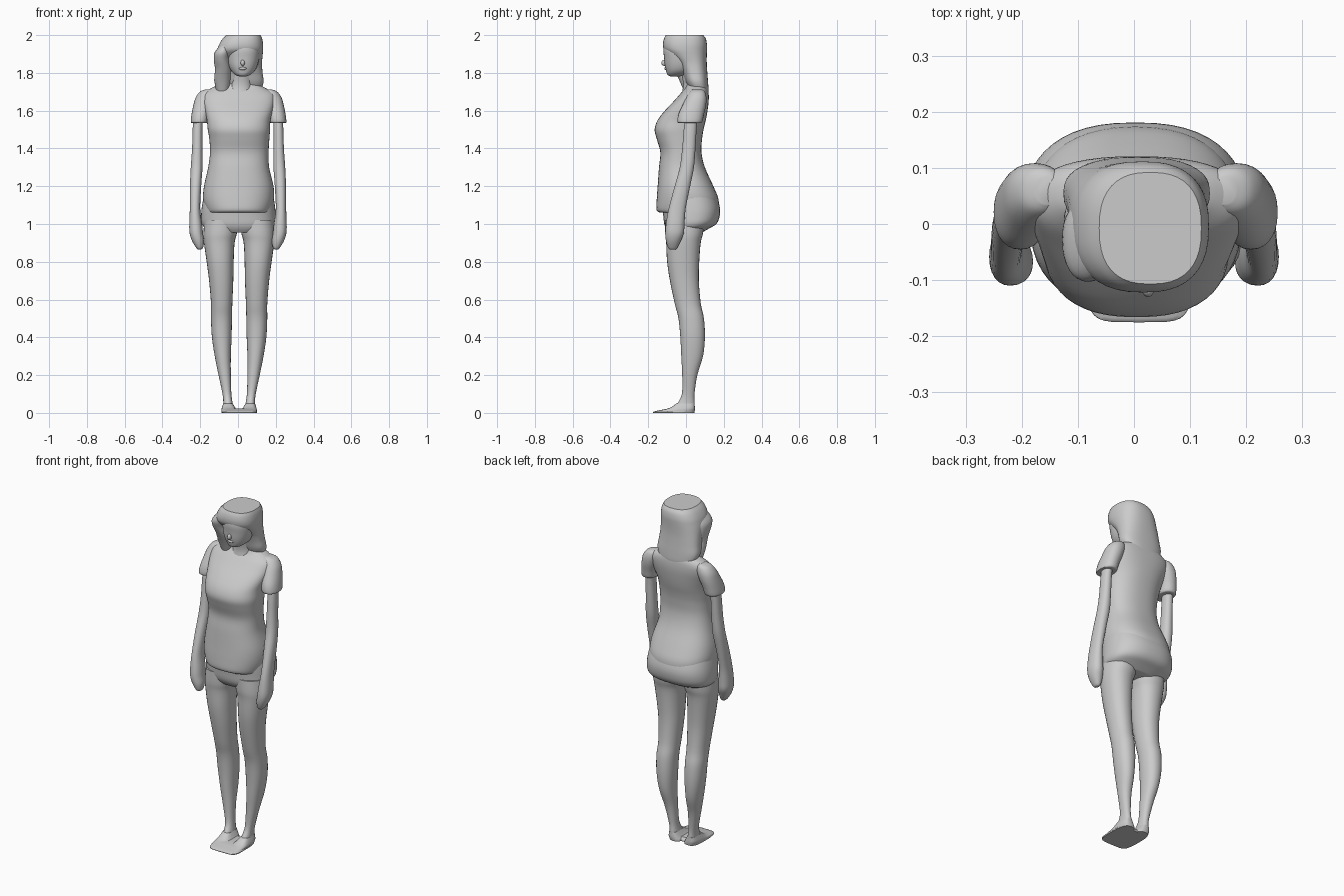
import bpy, bmesh, math
from mathutils import Vector


def finish(name, bm, angle=40):
    bmesh.ops.recalc_face_normals(bm, faces=bm.faces)
    me = bpy.data.meshes.new(name)
    bm.to_mesh(me)
    bm.free()
    ob = bpy.data.objects.new(name, me)
    bpy.context.collection.objects.link(ob)
    bpy.ops.object.select_all(action='DESELECT')
    ob.select_set(True)
    bpy.context.view_layer.objects.active = ob
    bpy.ops.object.shade_smooth_by_angle(angle=math.radians(angle))
    return ob


def resample(rows, steps):
    out = []
    for i in range(len(rows) - 1):
        a, b = rows[max(i - 1, 0)], rows[i]
        c, d = rows[i + 1], rows[min(i + 2, len(rows) - 1)]
        for s in range(steps):
            t = s / steps
            out.append([0.5 * (2 * q + (r - p) * t + (2 * p - 5 * q + 4 * r - u) * t * t
                               + (3 * q - p - 3 * r + u) * t ** 3)
                        for p, q, r, u in zip(a, b, c, d)])
    return out + [list(rows[-1])]


def loft(name, rows, power=2.2, n=32, steps=4, mirror=None):
    """Stack rounded sections; each row is z, x min, x max, y min, y max."""
    bm = bmesh.new()
    rings = []
    for z, x0, x1, y0, y1 in resample(rows, steps):
        if mirror is not None:
            x0, x1 = 2 * mirror - x1, 2 * mirror - x0
        ring = []
        for k in range(n):
            a = 2 * math.pi * k / n
            c, s = math.cos(a), math.sin(a)
            u = math.copysign(abs(c) ** (2 / power), c)
            v = math.copysign(abs(s) ** (2 / power), s)
            ring.append(bm.verts.new(((x0 + x1) / 2 + u * (x1 - x0) / 2,
                                      (y0 + y1) / 2 + v * (y1 - y0) / 2, max(z, 0))))
        rings.append(ring)
    for lo, hi in zip(rings, rings[1:]):
        for k in range(n):
            j = (k + 1) % n
            bm.faces.new((lo[k], lo[j], hi[j], hi[k]))
    bm.faces.new(rings[0])
    bm.faces.new(rings[-1])
    return finish(name, bm)


def pair(name, rows, axis, **kw):
    loft(name + "_left", rows, **kw)
    loft(name + "_right", rows, mirror=axis, **kw)


def blob(name, centre, size):
    bm = bmesh.new()
    bmesh.ops.create_uvsphere(bm, u_segments=20, v_segments=12, radius=1)
    bmesh.ops.scale(bm, vec=Vector(size), verts=bm.verts)
    bmesh.ops.translate(bm, vec=Vector(centre), verts=bm.verts)
    return finish(name, bm, 60)


# shirt body with bust, waist and hem
loft("shirt", [
    (1.06, -.155, .16, -.14, .10), (1.075, -.17, .175, -.156, .165),
    (1.13, -.185, .19, -.155, .172), (1.2, -.18, .188, -.15, .145),
    (1.3, -.158, .165, -.143, .10), (1.38, -.148, .162, -.136, .082),
    (1.45, -.152, .166, -.155, .085), (1.5, -.16, .17, -.166, .093),
    (1.55, -.165, .172, -.15, .105), (1.6, -.175, .185, -.112, .114),
    (1.65, -.185, .195, -.065, .12), (1.69, -.18, .19, -.03, .12),
    (1.72, -.14, .145, -.005, .115), (1.74, -.09, .10, 0, .10)], power=2.4, n=48)

# hips below the hem
loft("hips", [
    (.955, -.13, .14, -.09, .085), (.975, -.17, .18, -.105, .12),
    (1.0, -.19, .198, -.115, .16), (1.04, -.195, .20, -.12, .178),
    (1.1, -.19, .195, -.125, .177), (1.2, -.17, .18, -.12, .14)], power=2.4, n=48)

# legs, tapering to the ankles
pair("leg", [
    (.02, .035, .095, -.06, .044), (.05, .04, .09, -.045, .046),
    (.1, .047, .094, -.022, .045), (.2, .05, .115, -.02, .06),
    (.3, .05, .135, -.025, .09), (.4, .046, .15, -.03, .10),
    (.5, .044, .155, -.04, .095), (.58, .042, .155, -.06, .078),
    (.7, .037, .165, -.085, .068), (.8, .035, .178, -.10, .07),
    (.9, .03, .192, -.105, .078), (.95, .018, .195, -.11, .09),
    (1.02, .006, .19, -.11, .10)], axis=.006, n=28)

# feet and the thin web joining them
pair("foot", [
    (0, .01, .098, -.165, .044), (.01, .012, .10, -.155, .046),
    (.025, .025, .098, -.09, .047), (.05, .04, .09, -.05, .045)],
    axis=.006, power=3, n=28)
loft("foot_web", [(0, -.082, .10, -.174, .02), (.008, -.082, .10, -.168, .02),
                  (.022, -.06, .075, -.10, .01)], power=5)

# short sleeves with an open-looking cuff
pair("sleeve", [
    (1.535, .175, .247, -.03, .07), (1.54, .163, .256, -.045, .085),
    (1.58, .155, .252, -.04, .095), (1.63, .14, .242, -.018, .106),
    (1.67, .13, .23, .002, .108), (1.70, .13, .208, .02, .10),
    (1.712, .14, .18, .035, .085)], axis=.003, n=28)

# arms swinging forward down to flat hands
pair("arm", [
    (.865, .195, .212, -.085, -.055), (.875, .185, .222, -.095, -.045),
    (.91, .18, .243, -.106, -.028), (.95, .185, .256, -.11, -.012),
    (1.0, .19, .258, -.106, -.008), (1.08, .20, .255, -.092, -.002),
    (1.2, .195, .254, -.06, .022), (1.3, .188, .25, -.033, .042),
    (1.4, .188, .243, -.02, .05), (1.5, .188, .24, -.012, .056),
    (1.6, .185, .235, 0, .065)], axis=0, n=24)

# neck and face
loft("neck", [(1.68, -.06, .08, -.025, .09), (1.74, -.045, .075, -.015, .09),
              (1.82, -.04, .08, -.03, .09)])
loft("face", [
    (1.782, .005, .045, -.085, -.03), (1.79, -.015, .065, -.098, .0),
    (1.81, -.035, .088, -.105, .03), (1.84, -.05, .103, -.112, .05),
    (1.88, -.056, .112, -.116, .05), (1.92, -.056, .115, -.12, .05),
    (1.96, -.05, .11, -.115, .05)])
blob("nose", (.025, -.116, 1.853), (.011, .014, .016))
blob("lips", (.025, -.106, 1.823), (.02, .009, .008))

# long hair, cut flat at the crown, with a side lock over the temple
loft("hair", [
    (1.66, -.085, .10, .05, .11), (1.70, -.105, .118, .025, .119),
    (1.75, -.125, .135, -.002, .117), (1.8, -.122, .13, -.02, .113),
    (1.85, -.118, .127, -.045, .11), (1.89, -.115, .13, -.085, .11),
    (1.92, -.11, .133, -.115, .111), (1.95, -.10, .133, -.122, .111),
    (1.98, -.082, .128, -.117, .105), (2.0, -.062, .12, -.107, .092)], power=2.5, n=40)
loft("side_lock", [
    (1.70, -.115, -.05, -.01, .06), (1.76, -.125, -.04, -.035, .05),
    (1.82, -.122, -.038, -.065, .04), (1.87, -.128, -.045, -.09, .04),
    (1.91, -.123, -.04, -.103, .04), (1.95, -.09, -.03, -.09, .03)])
